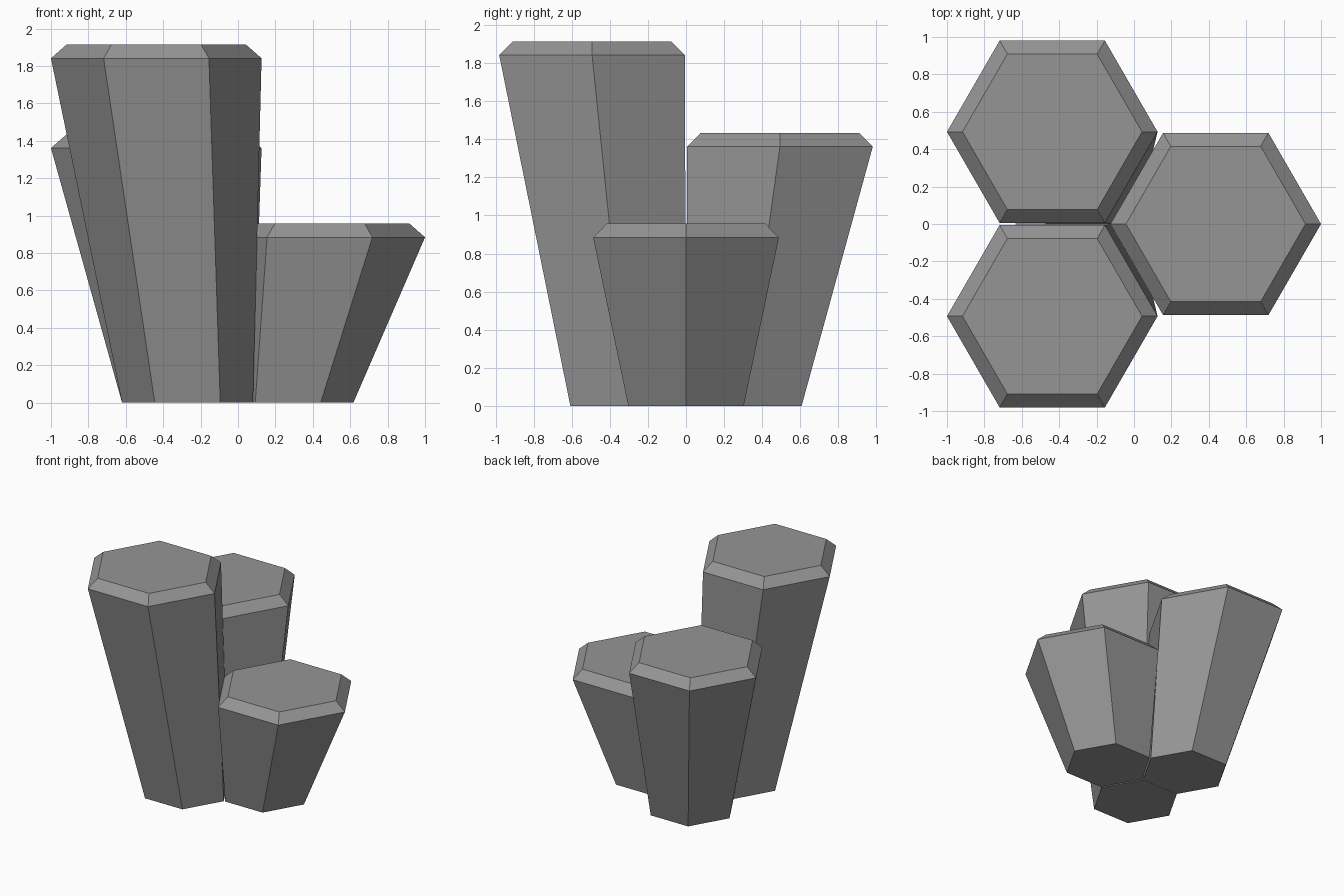
import bpy, bmesh, math

if "Cube" in bpy.data.objects:
    bpy.data.objects.remove(bpy.data.objects["Cube"])

stone = bpy.data.materials.new("grey_stone")
stone.diffuse_color = (0.3, 0.3, 0.3, 1)
stone.use_nodes = True
stone.node_tree.nodes["Principled BSDF"].inputs["Base Color"].default_value = stone.diffuse_color

BASE_R, RIM_R, CAP_R, BEVEL = 0.35, 0.563, 0.48, 0.073


def hex_column(name, base, top, height):
    """Leaning six-sided column that widens upward to a chamfered flat cap."""
    bm = bmesh.new()
    sections = [(base, BASE_R, 0), (top, RIM_R, height - BEVEL), (top, CAP_R, height)]
    rings = [[bm.verts.new((c[0] + r * math.cos(math.radians(60 * i)),
                            c[1] + r * math.sin(math.radians(60 * i)), z))
              for i in range(6)] for c, r, z in sections]
    for low, high in zip(rings, rings[1:]):
        for i in range(6):
            j = (i + 1) % 6
            bm.faces.new((low[i], low[j], high[j], high[i]))
    bm.faces.new(rings[0][::-1])
    bm.faces.new(rings[-1])
    mesh = bpy.data.meshes.new(name)
    bm.to_mesh(mesh)
    bm.free()
    mesh.materials.append(stone)
    bpy.context.collection.objects.link(bpy.data.objects.new(name, mesh))


# Three columns fanning outward from a shared foot
hex_column("tall_front_column", (-0.27, -0.304), (-0.437, -0.493), 1.914)
hex_column("middle_back_column", (-0.27, 0.304), (-0.437, 0.493), 1.434)
hex_column("short_right_column", (0.267, 0), (0.437, 0), 0.957)
